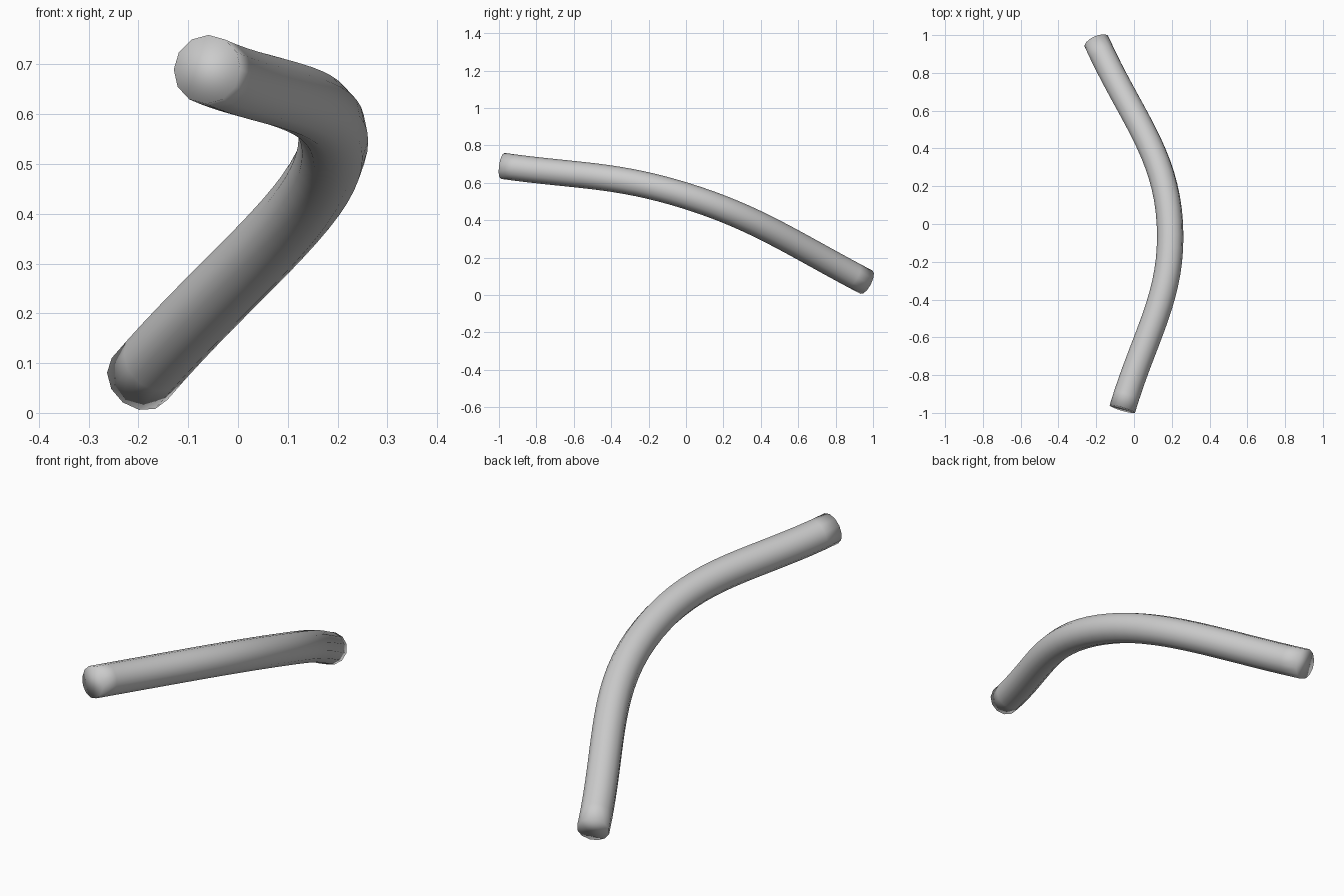
import bpy
from mathutils import Vector

if "Cube" in bpy.data.objects:
    bpy.data.objects.remove(bpy.data.objects["Cube"])

# Centre line of the bent tube: point, incoming handle, outgoing handle (relative)
path = [
    ((-0.062, -0.98, 0.69), (-0.12, -0.40, 0.056), (0.12, 0.40, -0.056)),
    ((0.19, 0.0, 0.53), (0.02, -0.38, 0.118), (-0.02, 0.38, -0.118)),
    ((-0.198, 0.965, 0.068), (0.175, -0.39, 0.205), (-0.175, 0.39, -0.205)),
]
curve = bpy.data.curves.new("bent_tube", "CURVE")
curve.dimensions = "3D"
curve.resolution_u = 16
curve.bevel_depth = 0.07
curve.bevel_resolution = 4
curve.use_fill_caps = True
spline = curve.splines.new("BEZIER")
spline.bezier_points.add(len(path) - 1)
for bp, (co, left, right) in zip(spline.bezier_points, path):
    bp.handle_left_type = bp.handle_right_type = "FREE"
    bp.co = co
    bp.handle_left = Vector(co) + Vector(left)
    bp.handle_right = Vector(co) + Vector(right)

# Turn the swept curve into a smooth mesh
tube = bpy.data.objects.new("bent_tube", curve)
bpy.context.collection.objects.link(tube)
bpy.context.view_layer.objects.active = tube
tube.select_set(True)
bpy.ops.object.convert(target="MESH")
tube = bpy.context.object
tube.name = "bent_tube"

# Weld the end caps to the wall so the shading runs over the rim
bpy.ops.object.mode_set(mode="EDIT")
bpy.ops.mesh.select_all(action="SELECT")
bpy.ops.mesh.remove_doubles(threshold=0.0005)
bpy.ops.mesh.normals_make_consistent(inside=False)
bpy.ops.mesh.mark_sharp(clear=True)
bpy.ops.object.mode_set(mode="OBJECT")
bpy.ops.object.shade_smooth()
